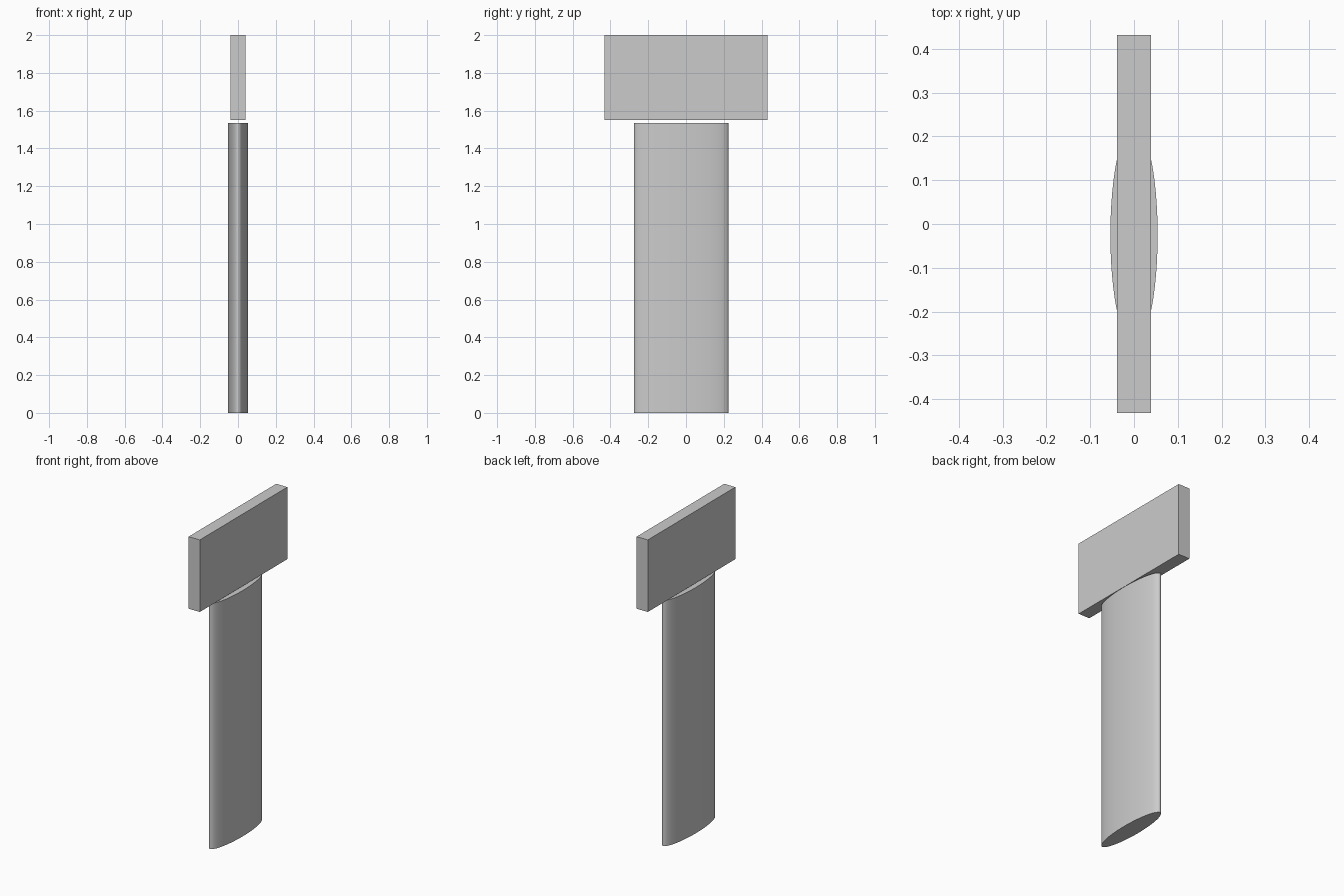
import bpy

cube = bpy.data.objects.get("Cube")
if cube:
    bpy.data.objects.remove(cube, do_unlink=True)

# Single plain grey
grey = bpy.data.materials.new("light_grey")
grey.use_nodes = True
colour = (0.6, 0.6, 0.6, 1)
grey.diffuse_color = colour
grey.node_tree.nodes["Principled BSDF"].inputs["Base Color"].default_value = colour


def finish(name, size):
    """Name the active primitive, scale it to its full size and colour it."""
    obj = bpy.context.object
    obj.name = name
    obj.scale = size
    bpy.ops.object.transform_apply(location=False, rotation=False, scale=True)
    obj.data.materials.append(grey)
    return obj


# Thin upright head block
head_bottom, top = 1.55, 2.0
bpy.ops.mesh.primitive_cube_add(size=1, location=(0, 0, (head_bottom + top) / 2))
finish("head_block", (0.077, 0.864, top - head_bottom))

# Oval shaft, set slightly forward and just clear of the head
shaft_height = 1.535
bpy.ops.mesh.primitive_cylinder_add(
    vertices=64, radius=0.5, depth=1, location=(0, -0.025, shaft_height / 2))
finish("oval_shaft", (0.108, 0.5, shaft_height))
bpy.ops.object.shade_smooth_by_angle()
